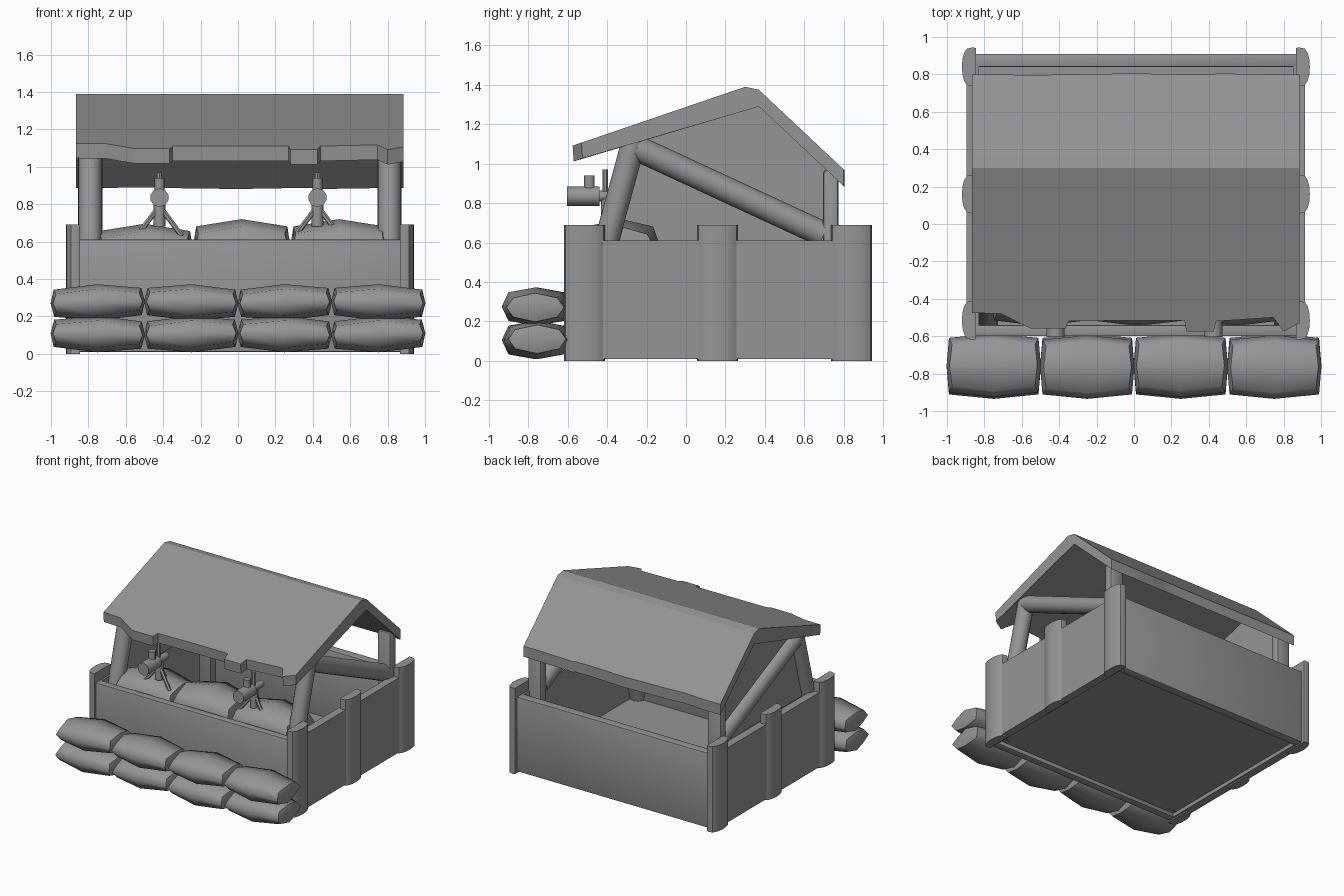
import bpy, bmesh, math
from mathutils import Vector, Matrix

if "Cube" in bpy.data.objects:
    bpy.data.objects.remove(bpy.data.objects["Cube"])

grey = bpy.data.materials.new("weathered grey")
grey.diffuse_color = (0.3, 0.3, 0.3, 1)
grey.use_nodes = True
grey.node_tree.nodes["Principled BSDF"].inputs["Base Color"].default_value = grey.diffuse_color
CX = 0.01  # hut centre line


def finish(name, bm, angle=40):
    bmesh.ops.recalc_face_normals(bm, faces=bm.faces)
    me = bpy.data.meshes.new(name)
    bm.to_mesh(me)
    bm.free()
    me.materials.append(grey)
    ob = bpy.data.objects.new(name, me)
    bpy.context.collection.objects.link(ob)
    bpy.ops.object.select_all(action='DESELECT')
    ob.select_set(True)
    bpy.context.view_layer.objects.active = ob
    bpy.ops.object.shade_smooth_by_angle(angle=math.radians(angle))
    return ob


def box(name, x0, x1, y0, y1, z0, z1, bevel=0.0):
    bm = bmesh.new()
    bmesh.ops.create_cube(bm, size=1)
    for v in bm.verts:
        v.co = Vector(((x0 + x1) / 2 + v.co.x * (x1 - x0),
                       (y0 + y1) / 2 + v.co.y * (y1 - y0),
                       (z0 + z1) / 2 + v.co.z * (z1 - z0)))
    if bevel:
        bmesh.ops.bevel(bm, geom=bm.edges[:], offset=bevel, segments=2,
                        affect='EDGES', profile=0.5)
    return finish(name, bm)


def rod(name, a, b, r, sides=10, r2=None):
    a, b = Vector(a), Vector(b)
    d = b - a
    bm = bmesh.new()
    bmesh.ops.create_cone(bm, cap_ends=True, segments=sides, radius1=r,
                          radius2=r if r2 is None else r2, depth=d.length)
    m = Matrix.Translation((a + b) / 2) @ d.to_track_quat('Z', 'Y').to_matrix().to_4x4()
    bmesh.ops.transform(bm, matrix=m, verts=bm.verts)
    return finish(name, bm, 50)


def extrude_profile(name, pts, axis, lo, hi):
    """Prism of a 2D outline: axis 'x' takes (y, z) points, axis 'z' takes (x, y)."""
    bm = bmesh.new()
    put = (lambda p, t: (t, *p)) if axis == 'x' else (lambda p, t: (*p, t))
    a = [bm.verts.new(put(p, lo)) for p in pts]
    b = [bm.verts.new(put(p, hi)) for p in pts]
    bm.faces.new(a)
    bm.faces.new(b)
    for i in range(len(pts)):
        j = (i + 1) % len(pts)
        bm.faces.new((a[i], a[j], b[j], b[i]))
    return finish(name, bm)


def sandbag(name, c, sx, sy, sz, tilt=0.0):
    """Puffed low-poly pillow, half sizes sx, sy, sz."""
    bm = bmesh.new()
    bmesh.ops.create_cube(bm, size=2)
    bmesh.ops.subdivide_edges(bm, edges=bm.edges[:], cuts=1, use_grid_fill=True)
    for v in bm.verts:
        i, j, k = v.co
        v.co = Vector((i * sx * (1 - 0.05 * abs(j) - 0.07 * abs(k)),
                       j * sy * (1 - 0.14 * abs(i) - 0.2 * abs(k)),
                       k * sz * (1 - 0.25 * abs(i) - 0.25 * abs(j))))
    bmesh.ops.transform(bm, verts=bm.verts,
                        matrix=Matrix.Translation(c) @ Matrix.Rotation(tilt, 4, 'Y'))
    return finish(name, bm, 60)


# Enclosure walls and floor
box("front_wall", CX - 0.865, CX + 0.865, -0.60, -0.54, 0.01, 0.61, 0.006)
box("back_wall", CX - 0.865, CX + 0.865, 0.84, 0.91, 0.01, 0.61, 0.006)
box("floor", CX - 0.85, CX + 0.85, -0.56, 0.86, 0.04, 0.06)
for s, side in ((-1, "left"), (1, "right")):
    xa, xb = sorted((CX + s * 0.84, CX + s * 0.905))
    box(side + "_wall", xa, xb, -0.59, 0.90, 0.01, 0.61)

    # Half-round logs outside the side walls
    for n, yc in enumerate((-0.515, 0.16, 0.84)):
        arc = [(CX + s * (0.87 + 0.06 * math.sin(math.pi * t / 8) ** 0.6),
                yc - 0.105 * math.cos(math.pi * t / 8)) for t in range(9)]
        arc += [(CX + s * 0.855, yc + 0.1), (CX + s * 0.855, yc - 0.1)]
        extrude_profile(f"{side}_log_{n}", arc, 'z', 0.0, 0.69)

    # Roof supports
    x = CX + s * 0.80
    rod(side + "_front_post", (x, -0.555, 0.05), (x, -0.26, 1.13), 0.062, 12)
    box(side + "_back_post", x - 0.06, x + 0.06, 0.695, 0.775, 0.05, 0.97, 0.02)
    rod(side + "_diagonal_beam", (x, -0.25, 1.08), (x, 0.70, 0.64), 0.065, 12)

# Gable panel closing the left side
extrude_profile("left_gable_panel",
                [(-0.42, 0.58), (0.72, 0.58), (0.72, 0.97), (0.37, 1.30),
                 (0.31, 1.30), (-0.26, 1.12)], 'x', CX - 0.80, CX - 0.79)

# Roof with a ragged eave: (x, front edge y, back edge y)
stations = [(-0.865, -0.475, 0.80), (-0.71, -0.48, 0.80), (-0.55, -0.56, 0.795),
            (-0.365, -0.56, 0.80), (-0.35, -0.52, 0.80), (0.0, -0.515, 0.805),
            (0.27, -0.515, 0.80), (0.28, -0.575, 0.80), (0.425, -0.575, 0.80),
            (0.44, -0.52, 0.805), (0.745, -0.50, 0.80), (0.80, -0.575, 0.80),
            (0.885, -0.53, 0.80)]
bm = bmesh.new()
rings = []
for x, f, b in stations:
    ft = 1.39 + (f - 0.30) * 0.341
    bt = 1.375 - (b - 0.37) * 0.94
    ring = [(f, ft), (0.30, 1.39), (0.37, 1.375), (b, bt),
            (b, bt - 0.085), (0.37, 1.29), (f + 0.005, ft - 0.08)]
    rings.append([bm.verts.new((x, *p)) for p in ring])
for a, b in zip(rings, rings[1:]):
    for i in range(7):
        j = (i + 1) % 7
        bm.faces.new((a[i], a[j], b[j], b[i]))
bm.faces.new(rings[0])
bm.faces.new(rings[-1])
finish("roof", bm, 25)

# Sandbags stacked outside the front wall
for i in range(4):
    for row in range(2):
        y = -0.765 + (0.01 if (i + row) % 2 else 0.0)
        sandbag(f"outer_sandbag_{row}_{i}", (-0.75 + 0.5 * i, y, 0.105 + 0.17 * row),
                0.252, 0.17, 0.097, 0.02 * (-1) ** (i + row))

# Sandbags inside, showing over the front wall
for i, z in enumerate((0.54, 0.565, 0.565)):
    sandbag(f"inner_sandbag_{i}", (-0.50 + 0.52 * i, -0.335, z), 0.262, 0.21, 0.155)

# Two mounted guns on tripods
for n, x in enumerate((-0.42, 0.425)):
    rod(f"gun_{n}_sleeve", (x, -0.605, 0.835), (x, -0.44, 0.835), 0.05)
    rod(f"gun_{n}_body", (x, -0.45, 0.835), (x, -0.31, 0.835), 0.028, 8)
    rod(f"gun_{n}_sight_stem", (x, -0.49, 0.87), (x, -0.49, 0.94), 0.027, 8)
    rod(f"gun_{n}_sight_tip", (x, -0.41, 0.85), (x, -0.41, 0.97), 0.014, 6)
    rod(f"gun_{n}_mount", (x, -0.40, 0.68), (x, -0.40, 0.82), 0.032, 8)
    for k, (dx, dy) in enumerate(((-0.12, -0.04), (0.12, -0.04), (0, 0.10))):
        rod(f"gun_{n}_leg_{k}", (x, -0.40, 0.79), (x + dx, -0.40 + dy, 0.63), 0.014, 6)
